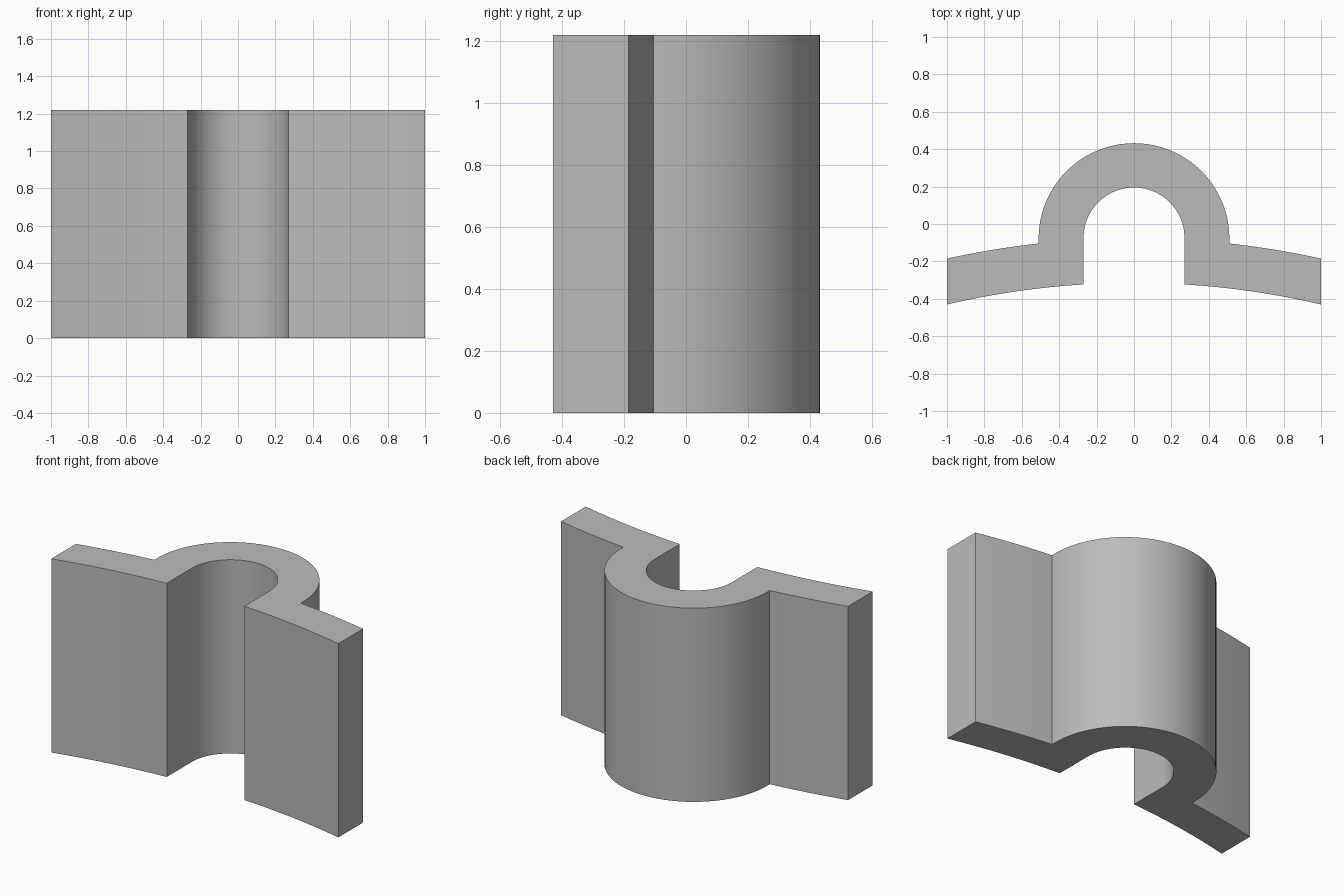
import bpy, bmesh
from math import sin, cos, pi, sqrt

cube = bpy.data.objects.get("Cube")
if cube:
    bpy.data.objects.remove(cube)

HEIGHT = 1.22
CENTRE_Y = -0.075


def flange_arc(radius, end_y, x0, steps=8):
    """Shallow arc from x0 out to x = 1, where it meets end_y."""
    base = end_y - sqrt(radius ** 2 - 1)
    xs = [x0 + (1 - x0) * i / steps for i in range(steps + 1)]
    return [(x, base + sqrt(radius ** 2 - x * x)) for x in xs]


def half_round(radius, top_y, steps=48):
    """Half circle from +x over the back to -x."""
    return [(radius * cos(pi * i / steps), top_y - radius + radius * sin(pi * i / steps))
            for i in range(steps + 1)]


def mirrored(points):
    return [(-x, y) for x, y in points]


# Outline of the clamp, seen from above
outer = flange_arc(4.65, -0.185, 0.51)
inner = flange_arc(4.4, -0.43, 0.27)
outline = (inner + outer[::-1] + half_round(0.51, 0.432)
           + mirrored(outer) + mirrored(inner[::-1])
           + half_round(0.27, 0.195)[::-1])

# Extrude the outline upward
bm = bmesh.new()
base = bm.faces.new([bm.verts.new((x, y, 0)) for x, y in outline])
top = bmesh.ops.extrude_face_region(bm, geom=[base], use_keep_orig=True)
bmesh.ops.translate(bm, vec=(0, 0, HEIGHT),
                    verts=[v for v in top["geom"] if isinstance(v, bmesh.types.BMVert)])
bmesh.ops.recalc_face_normals(bm, faces=bm.faces)
mesh = bpy.data.meshes.new("saddle_clamp")
bm.to_mesh(mesh)
bm.free()
clamp = bpy.data.objects.new("saddle_clamp", mesh)
bpy.context.collection.objects.link(clamp)

# Plain grey
grey = bpy.data.materials.new("plain_grey")
grey.use_nodes = True
colour = (0.5, 0.5, 0.5, 1)
grey.diffuse_color = colour
grey.node_tree.nodes["Principled BSDF"].inputs["Base Color"].default_value = colour
mesh.materials.append(grey)

# Smooth curved walls, keep corners sharp
bpy.ops.object.select_all(action="DESELECT")
clamp.select_set(True)
bpy.context.view_layer.objects.active = clamp
bpy.ops.object.shade_smooth_by_angle(angle=pi / 9)
